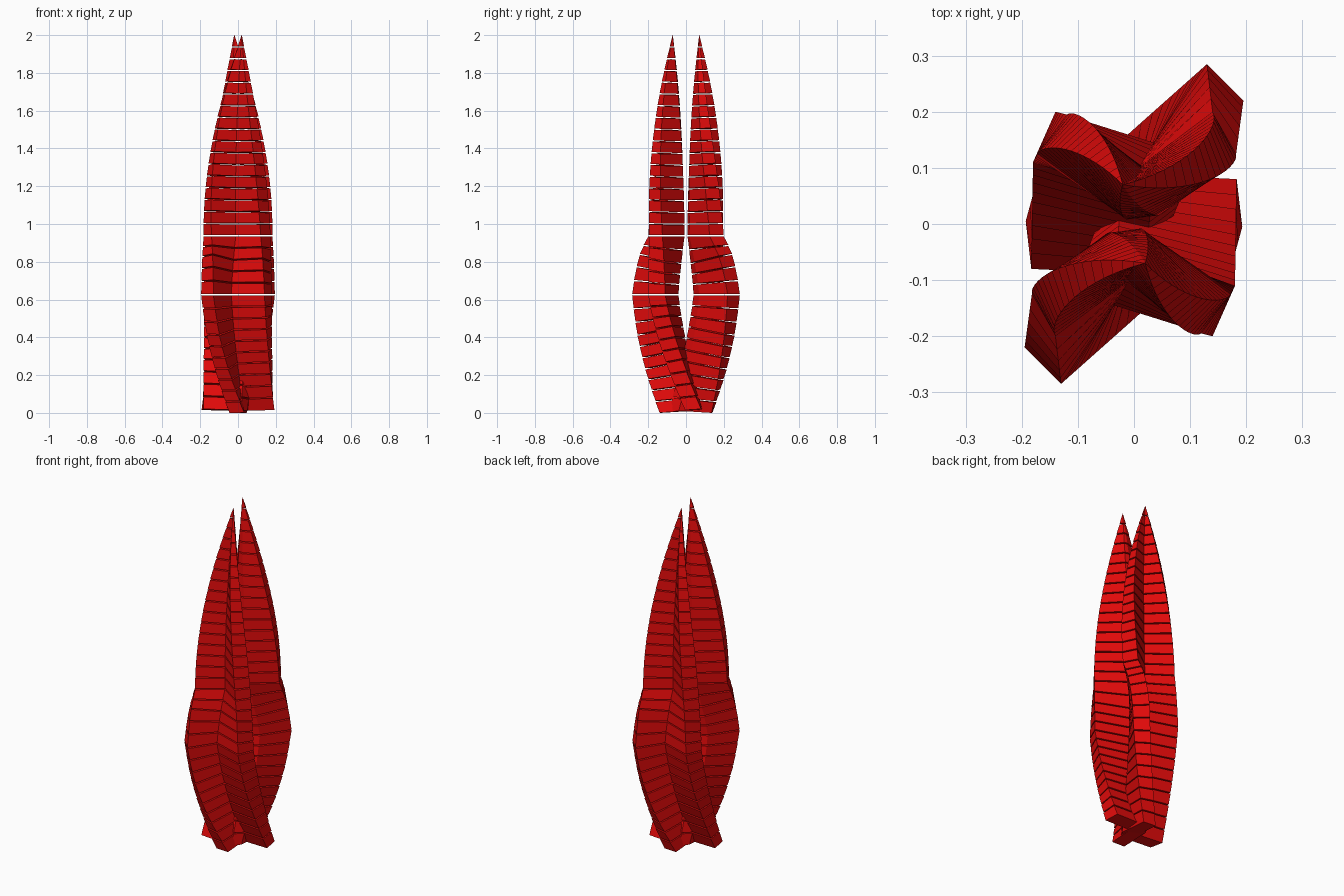
import bpy, bmesh, math
from mathutils import Vector

if "Cube" in bpy.data.objects:
    bpy.data.objects.remove(bpy.data.objects["Cube"])

FLOORS, HEIGHT, GAP = 32, 2.0, 0.007
Z_MID, Z_WAIST = 0.625, 0.9375
TIP = Vector((0.02, -0.07))

red = bpy.data.materials.new("deep red")
red.diffuse_color = (0.75, 0.003, 0.003, 1)
red.use_nodes = True
red.node_tree.nodes["Principled BSDF"].inputs["Base Color"].default_value = red.diffuse_color

# V-shaped floor plans of the front tower: base, bulge and waist
BASE = [(.033, -.14), (.033, .005), (.193, -.005), (.183, .08),
        (-.02, .09), (-.05, .038), (-.045, -.135)]
BULGE = [(-.13, -.285), (-.035, -.145), (.14, -.2), (.18, -.11),
         (-.03, -.04), (-.092, -.07), (-.195, -.22)]
WAIST = [(-.14, -.2), (-.012, -.105), (.12, -.195), (.172, -.125),
         (.012, -.008), (-.05, -.018), (-.182, -.125)]
# how far the floors lean along x and y, by height
TILT = [(0, .03, .07), (.25, .07, .18), (.45, .07, .16), (Z_MID, 0, 0),
        (.8, -.05, -.22), (Z_WAIST, 0, 0), (1.1, -.02, -.04), (HEIGHT, -.02, -.04)]


def mix(a, b, t):
    return [Vector(p).lerp(Vector(q), t) for p, q in zip(a, b)]


def tilt(z):
    for (z0, ax, ay), (z1, bx, by) in zip(TILT, TILT[1:]):
        if z <= z1:
            t = (z - z0) / (z1 - z0)
            return ax + (bx - ax) * t, ay + (by - ay) * t
    return TILT[-1][1:]


def plan(z):
    """Floor outline at height z."""
    if z < Z_MID:
        t = z / Z_MID
        return mix(BASE, BULGE, t * (1.5 - .5 * t))
    if z < Z_WAIST:
        t = (z - Z_MID) / (Z_WAIST - Z_MID)
        return mix(BULGE, WAIST, t * (.5 + .5 * t))
    # spire: shrinks towards the tip while twisting clockwise
    t = min(1, (z - Z_WAIST) / (HEIGHT - Z_WAIST))
    s = max(.004, 1 - t ** 1.8)
    a = math.radians(-25 * t)
    c, n = math.cos(a) * s, math.sin(a) * s
    out = []
    for p in WAIST:
        d = Vector(p) - TIP
        out.append(TIP + Vector((d.x * c - d.y * n, d.x * n + d.y * c)))
    return out


def ring(bm, z, dz, turn):
    kx, ky = tilt(z)
    pivot = -.14 if z < Z_WAIST else TIP.y
    return [bm.verts.new((p.x * turn, p.y * turn,
                          max(0, z + dz + kx * p.x + ky * (p.y - pivot))))
            for p in plan(z)]


def tower(name, turn):
    bm = bmesh.new()
    h = HEIGHT / FLOORS
    for i in range(FLOORS):
        # one floor block, with a thin gap to the next
        low = ring(bm, i * h, GAP / 2 if i else 0, turn)
        top = ring(bm, (i + 1) * h, -GAP / 2 if i < FLOORS - 1 else 0, turn)
        n = len(low)
        for j in range(n):
            m = (j + 1) % n
            bm.faces.new((low[j], low[m], top[m], top[j]))
        # caps split along the fold of the V
        for r in (low, top):
            bm.faces.new((r[0], r[1], r[5], r[6]))
            bm.faces.new((r[1], r[4], r[5]))
            bm.faces.new((r[1], r[2], r[3], r[4]))
    bmesh.ops.recalc_face_normals(bm, faces=bm.faces)
    me = bpy.data.meshes.new(name)
    bm.to_mesh(me)
    bm.free()
    me.materials.append(red)
    bpy.context.collection.objects.link(bpy.data.objects.new(name, me))


# two towers, the second turned half way round
tower("front_tower", 1)
tower("back_tower", -1)
